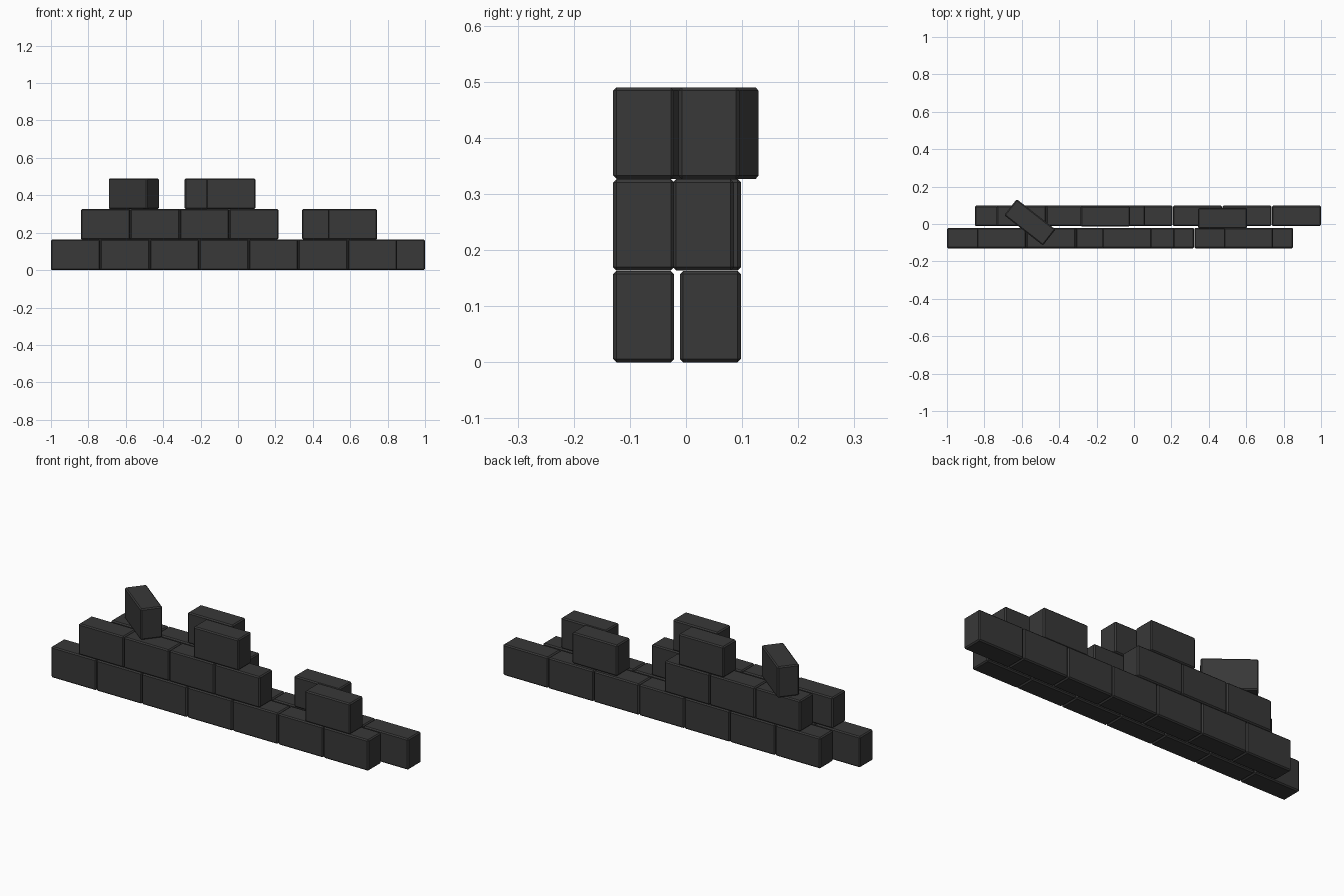
import bpy
from math import radians

if "Cube" in bpy.data.objects:
    bpy.data.objects.remove(bpy.data.objects["Cube"])

L, W, H = 0.263, 0.109, 0.163      # block size
PITCH, STEP = 0.2646, 0.1635       # spacing along a row, spacing of courses
FRONT, BACK = -0.0755, 0.0435      # centre lines of the two rows

stone = bpy.data.materials.new("dark_stone")
stone.diffuse_color = (0.04, 0.04, 0.04, 1)
stone.use_nodes = True
stone.node_tree.nodes["Principled BSDF"].inputs["Base Color"].default_value = stone.diffuse_color


def block(name, x, y, level, angle=0):
    """One chamfered block centred on x, y in the given course."""
    bpy.ops.mesh.primitive_cube_add(size=1, location=(x, y, level * STEP + H / 2))
    ob = bpy.context.object
    ob.name = name
    ob.scale = (L, W, H)
    bpy.ops.object.transform_apply(location=False, rotation=False, scale=True)
    ob.rotation_euler.z = radians(angle)
    bevel = ob.modifiers.new("chamfer", 'BEVEL')
    bevel.width = 0.006
    bevel.segments = 1
    ob.data.materials.append(stone)


def row(name, left, y, level, count):
    """A run of blocks starting at the left edge."""
    for i in range(count):
        block(f"{name}_{i + 1}", left + L / 2 + i * PITCH, y, level)


# bottom course
row("front_base_block", -1.0, FRONT, 0, 7)
row("back_base_block", -0.851, BACK, 0, 7)

# middle course, with a gap and one loose block on each row
row("front_middle_block", -0.84, FRONT, 1, 4)
row("front_middle_loose_block", 0.481, FRONT, 1, 1)
row("back_middle_block", -0.734, BACK, 1, 3)
row("back_middle_loose_block", 0.342, 0.031, 1, 1)

# top course
row("front_top_block", -0.17, FRONT, 2, 1)
row("back_top_block", -0.285, 0.041, 2, 1)
block("turned_top_block", -0.557, 0.009, 2, -38)
